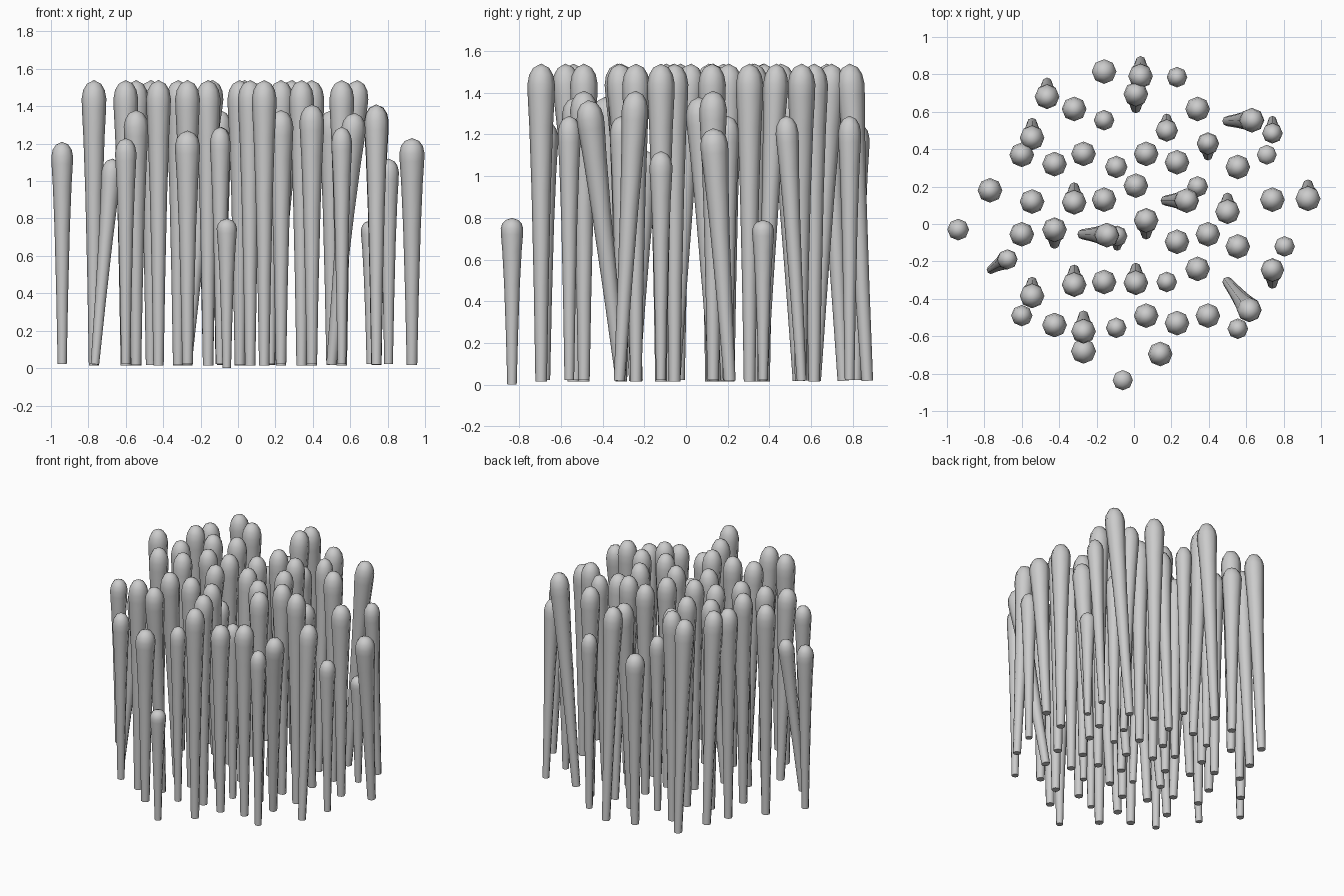
import bpy, bmesh, math
from mathutils import Vector

# Club-shaped stalk profile: (fraction of length, fraction of widest radius)
PROFILE = [(0, .42), (.3, .54), (.6, .7), (.8, .86), (.9, .98), (.935, 1),
           (.965, .87), (.987, .57)]
SIDES = 8


def stalk(base, tip, radius):
    base, tip = Vector(base), Vector(tip)
    axis = tip - base
    turn = Vector((0, 0, 1)).rotation_difference(axis)
    bm = bmesh.new()
    rings = []
    for t, r in PROFILE:
        ring = []
        for i in range(SIDES):
            a = 2 * math.pi * i / SIDES
            p = Vector((math.cos(a), math.sin(a), 0)) * radius * r
            p.z = t * axis.length
            ring.append(bm.verts.new(base + turn @ p))
        rings.append(ring)
    top = bm.verts.new(tip)
    bm.faces.new(rings[0][::-1])
    for i in range(SIDES):
        j = (i + 1) % SIDES
        for lo, hi in zip(rings, rings[1:]):
            bm.faces.new((lo[i], lo[j], hi[j], hi[i]))
        bm.faces.new((rings[-1][i], rings[-1][j], top))
    for f in bm.faces:
        f.smooth = len(f.verts) < SIDES
    for e in bm.edges:
        e.smooth = not any(len(f.verts) == SIDES for f in e.link_faces)
    me = bpy.data.meshes.new("stalk")
    bm.to_mesh(me)
    bm.free()
    bpy.context.collection.objects.link(bpy.data.objects.new("stalk", me))


# Tall upright stalks (x, y)
tall = [(-.32, .615), (.34, .615), (-.6, .37), (-.425, .32), (-.27, .375),
        (.065, .375), (.23, .33), (.555, .305), (-.77, .18), (-.545, .12),
        (-.16, .13), (.01, .205), (-.6, -.055), (.23, -.095), (.395, -.055),
        (.555, -.12), (.34, -.24), (-.16, -.31), (-.425, -.54),
        (.065, -.49), (.14, -.695)]
for x, y in tall:
    stalk((x, y, .015), (x, y, 1.54), .066)

# Shorter upright stalks (x, y, height, radius)
short = [(-.16, .815, 1.26, .066), (.23, .785, 1.29, .055),
         (-.16, .555, 1.29, .055), (-.095, .305, 1.38, .06),
         (.34, .2, 1.29, .056), (.71, .37, .79, .053),
         (.74, .13, 1.41, .066), (-.94, -.03, 1.21, .058),
         (.805, -.12, 1.12, .055), (.175, -.31, 1.29, .055),
         (.23, -.53, 1.38, .066), (.395, -.49, 1.41, .066),
         (.555, -.56, 1.29, .055), (-.095, -.555, 1.29, .055),
         (-.6, -.49, 1.23, .057), (-.27, -.68, 1.27, .067)]
for x, y, h, r in short:
    stalk((x, y, .022), (x, y, h), r)
stalk((-.06, -.835, 0), (-.06, -.835, .8), .054)

# Stalks leaning forward or back (tip x, tip y, height, radius, base offset in y)
leaning = [(-.465, .675, 1.54, .066, .08), (.035, .785, 1.54, .066, .085),
           (.01, .7, 1.54, .066, -.08), (.175, .495, 1.4, .06, .07),
           (.395, .435, 1.54, .06, -.07), (-.545, .455, 1.54, .066, .085),
           (.74, .48, 1.29, .055, .075), (-.32, .11, 1.54, .066, .085),
           (.5, .06, 1.38, .066, .08), (.065, .025, 1.54, .066, -.08),
           (-.425, -.025, 1.54, .066, -.08), (-.09, -.06, 1.29, .055, -.06),
           (.93, .13, 1.23, .067, .08), (.74, -.24, 1.41, .063, -.08),
           (-.32, -.33, 1.54, .066, .085), (.01, -.32, 1.54, .066, .085),
           (-.545, -.39, 1.38, .066, .08), (-.27, -.58, 1.54, .066, .09)]
for x, y, h, r, d in leaning:
    stalk((x, y + d, .018), (x, y, h), r)

# Strongly leaning stalks (base x, base y, tip x, tip y, height, radius)
steep = [(.5, .55, .64, .555, 1.54, .066), (.17, .125, .29, .125, 1.54, .066),
         (-.275, -.055, -.135, -.06, 1.54, .066),
         (.5, -.31, .625, -.47, 1.365, .066),
         (-.765, -.245, -.67, -.185, 1.12, .054)]
for bx, by, tx, ty, h, r in steep:
    stalk((bx, by, .02), (tx, ty, h), r)
